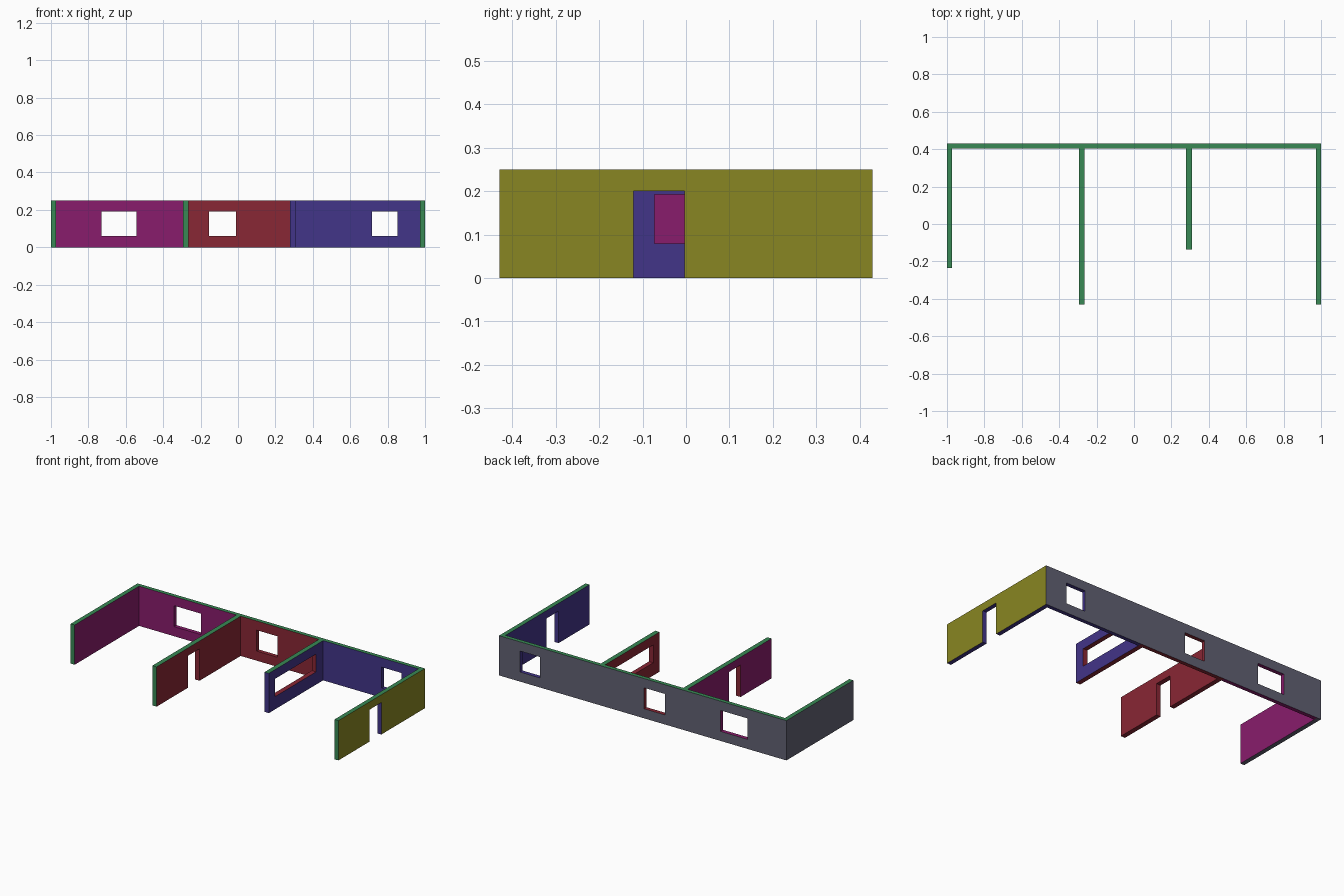
import bpy, bmesh
from mathutils import Vector

if "Cube" in bpy.data.objects:
    bpy.data.objects.remove(bpy.data.objects["Cube"])

H, BACK, INNER = 0.25, 0.43, 0.405          # wall height, back wall outer / inner y
XS = [-1, -0.972, -0.295, -0.265, 0.279, 0.309, 0.972, 1]
FRONTS = {0: -0.235, 2: -0.43, 4: -0.135, 6: -0.43}   # front end of each cross wall


def material(name, rgb):
    m = bpy.data.materials.new(name)
    m.diffuse_color = (*rgb, 1)
    m.use_nodes = True
    m.node_tree.nodes["Principled BSDF"].inputs["Base Color"].default_value = m.diffuse_color
    return m


mats = [material(n, c) for n, c in [
    ("trim_green", (0.04, 0.25, 0.09)), ("room_magenta", (0.25, 0.012, 0.15)),
    ("room_red", (0.25, 0.02, 0.035)), ("room_blue", (0.055, 0.035, 0.25)),
    ("outside_slate", (0.12, 0.12, 0.17)), ("outside_olive", (0.25, 0.24, 0.016))]]
GREEN, MAGENTA, RED, BLUE, SLATE, OLIVE = range(6)

# Floor plan of quads, extruded to wall height
bm = bmesh.new()


def plan_quad(x0, x1, y0, y1):
    bm.faces.new([bm.verts.new((x, y, 0)) for x, y in
                  ((x0, y0), (x1, y0), (x1, y1), (x0, y1))])


for i in range(7):
    plan_quad(XS[i], XS[i + 1], INNER, BACK)
    if i in FRONTS:
        plan_quad(XS[i], XS[i + 1], FRONTS[i], INNER)
bmesh.ops.remove_doubles(bm, verts=bm.verts[:], dist=1e-4)
ext = bmesh.ops.extrude_face_region(bm, geom=bm.faces[:], use_keep_orig=True)
top = [v for v in ext["geom"] if isinstance(v, bmesh.types.BMVert)]
bmesh.ops.translate(bm, verts=top, vec=(0, 0, H))
bmesh.ops.recalc_face_normals(bm, faces=bm.faces[:])
mesh = bpy.data.meshes.new("walls")
bm.to_mesh(mesh)
bm.free()
walls = bpy.data.objects.new("walls", mesh)
bpy.context.collection.objects.link(walls)
bpy.context.view_layer.objects.active = walls


def cut(lo, hi):
    """Cut a box opening between two corners."""
    lo, hi = Vector(lo), Vector(hi)
    bpy.ops.mesh.primitive_cube_add(size=1, location=(lo + hi) / 2)
    c = bpy.context.object
    c.name, c.scale, c.hide_render = "opening_cutter", hi - lo, True
    bpy.context.view_layer.objects.active = walls
    mod = walls.modifiers.new("opening", 'BOOLEAN')
    mod.operation, mod.solver, mod.object = 'DIFFERENCE', 'EXACT', c
    bpy.ops.object.modifier_apply(modifier=mod.name)
    bpy.data.objects.remove(c)


# Back windows
for x0, x1 in ((-0.73, -0.542), (-0.154, -0.01), (0.716, 0.854)):
    cut((x0, 0.39, 0.06), (x1, 0.45, 0.192))
# Two doorways and the long inner window
for x in (-0.28, 0.986):
    cut((x - 0.04, -0.121, -0.1), (x + 0.04, -0.004, 0.201))
cut((0.25, -0.073, 0.08), (0.34, 0.335, 0.192))


# Colour each face by the room or side it belongs to
def face_colour(c, n):
    x = c.x + n.x * 0.02
    room = MAGENTA if x < -0.29 else RED if x < 0.31 else BLUE
    if n.z > 0.5 and c.z > 0.24:
        return GREEN
    if n.x > 0.5 and c.x > 0.99:
        return OLIVE
    if (n.y > 0.5 and c.y > 0.42) or (n.x < -0.5 and c.x < -0.99):
        return SLATE
    if n.z < -0.5 and c.z < 0.01 and c.x < -0.97:
        return SLATE
    if n.y < -0.5 and c.y < -0.13:
        return BLUE if 0.2 < c.x < 0.4 else GREEN
    return room


mesh = walls.data
mesh.materials.clear()
for m in mats:
    mesh.materials.append(m)
for p in mesh.polygons:
    p.material_index = face_colour(p.center, p.normal)
    p.use_smooth = False
